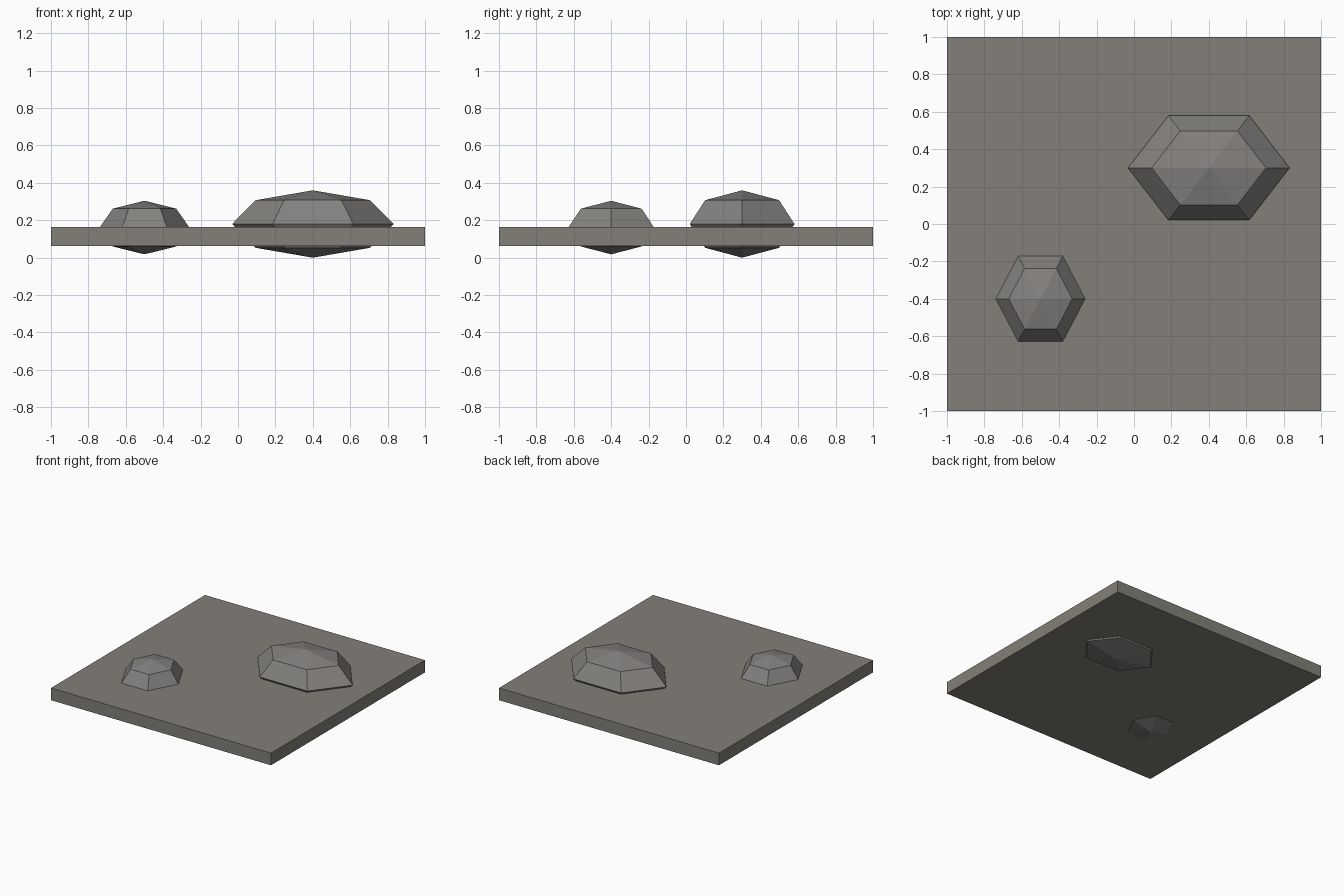
import bpy

if "Cube" in bpy.data.objects:
    bpy.data.objects.remove(bpy.data.objects["Cube"])


def paint(ob, name, colour):
    mat = bpy.data.materials.new(name)
    mat.diffuse_color = (*colour, 1)
    mat.use_nodes = True
    mat.node_tree.nodes["Principled BSDF"].inputs["Base Color"].default_value = mat.diffuse_color
    ob.data.materials.append(mat)


def stone(name, centre, radii):
    """Low-poly stone: a squashed six-sided sphere."""
    bpy.ops.mesh.primitive_uv_sphere_add(segments=6, ring_count=4, radius=1, location=centre)
    ob = bpy.context.object
    ob.name = name
    # Turn the mesh if needed so that two corners point along x
    if max(v.co.x for v in ob.data.vertices) < 0.95:
        for v in ob.data.vertices:
            v.co.x, v.co.y = v.co.y, -v.co.x
    ob.scale = radii
    bpy.ops.object.transform_apply(location=False, rotation=False, scale=True)
    paint(ob, name + "_grey", (0.23, 0.22, 0.21))


# Square ground slab
bpy.ops.mesh.primitive_cube_add(size=1, location=(0, 0, 0.113))
slab = bpy.context.object
slab.name = "ground_slab"
slab.scale = (2, 2, 0.1)
bpy.ops.object.transform_apply(location=False, rotation=False, scale=True)
paint(slab, "earth_grey", (0.227, 0.213, 0.19))

# Stones embedded in the slab
stone("large_stone", (0.4, 0.3, 0.18), (0.432, 0.323, 0.18))
stone("small_stone", (-0.5, -0.4, 0.161), (0.24, 0.265, 0.143))
